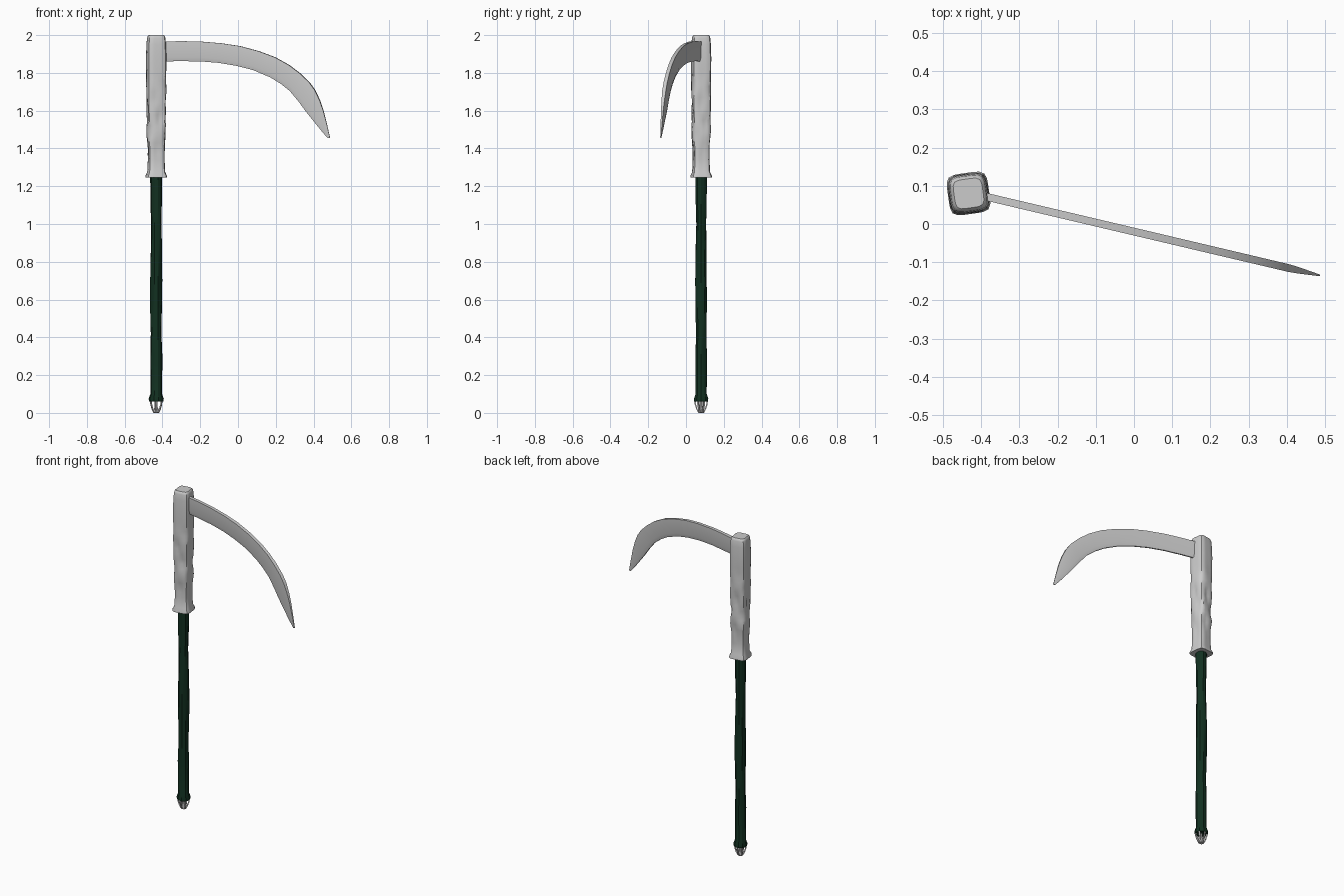
import bpy, bmesh, math
from mathutils import Vector

if "Cube" in bpy.data.objects:
    bpy.data.objects.remove(bpy.data.objects["Cube"])

CX, CY = -0.433, 0.08  # pole axis


def make_object(name, bm, angle=None, mat=None):
    bmesh.ops.recalc_face_normals(bm, faces=bm.faces)
    me = bpy.data.meshes.new(name)
    bm.to_mesh(me)
    bm.free()
    ob = bpy.data.objects.new(name, me)
    bpy.context.collection.objects.link(ob)
    if mat:
        me.materials.append(mat)
    if angle:
        bpy.context.view_layer.objects.active = ob
        ob.select_set(True)
        bpy.ops.object.shade_smooth_by_angle(angle=math.radians(angle))
        ob.select_set(False)
    return ob


def loft(name, heights, sides, radius, angle=None, mat=None):
    """Rings around the pole; radius(angle, z) gives the outline."""
    bm = bmesh.new()
    rings = []
    for z in heights:
        ring = []
        for i in range(sides):
            a = 2 * math.pi * i / sides
            r = radius(a, z)
            ring.append(bm.verts.new((CX + r * math.cos(a), CY + r * math.sin(a), z)))
        rings.append(ring)
    for lo, hi in zip(rings, rings[1:]):
        for i in range(sides):
            j = (i + 1) % sides
            bm.faces.new((lo[i], lo[j], hi[j], hi[i]))
    bm.faces.new(rings[0][::-1])
    bm.faces.new(rings[-1])
    return make_object(name, bm, angle, mat)


def interp(table, z):
    for (z0, r0), (z1, r1) in zip(table, table[1:]):
        if z <= z1:
            return r0 + (r1 - r0) * max(0, (z - z0) / (z1 - z0))
    return table[-1][1]


green = bpy.data.materials.new("dark_green")
green.diffuse_color = (0.006, 0.03, 0.015, 1)
green.use_nodes = True
green.node_tree.nodes["Principled BSDF"].inputs["Base Color"].default_value = green.diffuse_color

# Lumpy wooden handle
HANDLE = [(0.06, .038), (0.075, .04), (0.1, .031), (0.3, .032), (0.42, .028),
          (0.55, .031), (0.7, .032), (0.85, .030), (1.0, .027), (1.1, .030), (1.27, .032)]


def handle_radius(a, z):
    lump = 1 + 0.04 * math.sin(3 * a + 9 * z) * (0.1 < z < 1.2)
    return interp(HANDLE, z) * lump


loft("handle", [h[0] for h in HANDLE], 10, handle_radius, 30, green)

# Carved rounded-square head with a flared collar and gouges
HEAD = [(1.245, .054), (1.255, .054), (1.275, .045), (1.34, .042), (1.40, .043),
        (1.47, .051), (1.55, .047), (1.62, .049), (1.70, .052), (1.78, .050),
        (1.88, .051), (1.95, .049), (1.985, .046), (1.995, .043), (2.0, .038)]


def head_radius(a, z):
    t = a - math.radians(8)
    square = (abs(math.cos(t)) ** 5 + abs(math.sin(t)) ** 5) ** -0.2
    env = max(0, math.sin(math.pi * (z - 1.30) / 0.52)) if 1.30 < z < 1.82 else 0
    twist = math.sin(4 * a + 28 * z) * 0.6 + math.sin(3 * a - 41 * z) * 0.4
    return interp(HEAD, z) * square * (1 - 0.16 * env * max(0, twist) ** 0.7)


rows = [h[0] for h in HEAD if h[0] < 1.32 or h[0] > 1.85]
rows += [1.34 + 0.03 * i for i in range(17)]
loft("carved_head", sorted(rows), 28, head_radius, 35)

# Curved blade: outline pairs (back x, back z, edge x, edge z) in front view
PAIRS = [(-.41, 1.966, -.41, 1.861), (-.30, 1.968, -.30, 1.862), (-.20, 1.966, -.20, 1.861),
         (-.09, 1.957, -.10, 1.853), (.01, 1.942, -.01, 1.838), (.11, 1.915, .08, 1.815),
         (.196, 1.883, .17, 1.777), (.27, 1.842, .226, 1.743), (.329, 1.797, .276, 1.703),
         (.378, 1.75, .32, 1.65), (.408, 1.708, .355, 1.602), (.433, 1.655, .388, 1.56),
         (.452, 1.60, .424, 1.515), (.470, 1.53, .452, 1.481), (.487, 1.457, .476, 1.454)]
slope = -0.205 / 0.87
side = Vector((0.225, 0.974, 0))
bm = bmesh.new()
sections = []
for n, (bx, bz, ex, ez) in enumerate(PAIRS):
    back, edge = Vector((bx, 0, bz)), Vector((ex, 0, ez))
    half = 0.010 if n < 11 else 0.010 * (15 - n) / 5
    pts = [(0, -half), (0.8, -half), (1, -half * .4), (1, half * .4), (0.8, half), (0, half)]
    ring = []
    for t, off in pts:
        p = back.lerp(edge, t)
        p.y = 0.072 + slope * (p.x + 0.39)
        ring.append(bm.verts.new(p + side * off))
    sections.append(ring)
for s0, s1 in zip(sections, sections[1:]):
    for i in range(6):
        j = (i + 1) % 6
        bm.faces.new((s0[i], s0[j], s1[j], s1[i]))
bm.faces.new(sections[0])
bm.faces.new(sections[-1][::-1])
make_object("blade", bm, 25)

# Claw cage at the foot: thin prongs closing on a small tip
PRONG = [(.033, .068), (.031, .045), (.023, .02), (.014, .004)]
bm = bmesh.new()
for k in range(6):
    a = 2 * math.pi * k / 6 + math.pi / 6
    out = Vector((math.cos(a), math.sin(a), 0))
    tan = Vector((-math.sin(a), math.cos(a), 0))
    rings = []
    for r, z in PRONG:
        c = Vector((CX, CY, z)) + out * r
        rings.append([bm.verts.new(c + out * u + tan * v)
                      for u, v in ((-.004, -.004), (.003, -.004), (.003, .004), (-.004, .004))])
    for lo, hi in zip(rings, rings[1:]):
        for i in range(4):
            j = (i + 1) % 4
            bm.faces.new((lo[i], lo[j], hi[j], hi[i]))
    bm.faces.new(rings[0])
    bm.faces.new(rings[-1])
make_object("claw_prongs", bm)

TIP = [(0, .014), (.004, .018), (.010, .017), (.03, .008), (.065, .008)]
loft("claw_tip", [t[0] for t in TIP], 8, lambda a, z: interp(TIP, z), 30)
